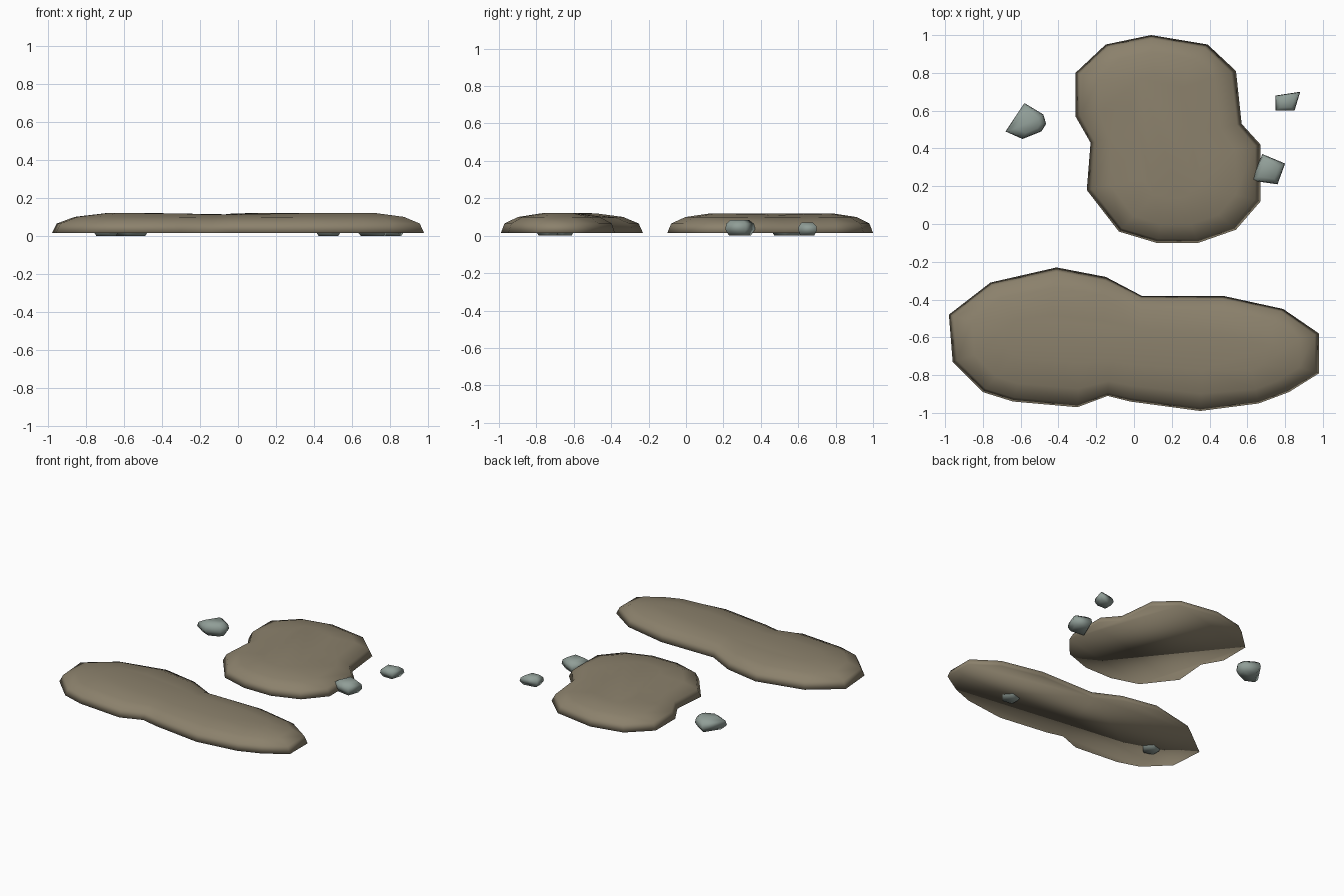
import bpy, bmesh, math
from mathutils import Vector

if "Cube" in bpy.data.objects:
    bpy.data.objects.remove(bpy.data.objects["Cube"])


def material(name, colour):
    m = bpy.data.materials.new(name)
    m.use_nodes = True
    m.diffuse_color = (*colour, 1)
    bsdf = m.node_tree.nodes["Principled BSDF"]
    bsdf.inputs["Base Color"].default_value = (*colour, 1)
    bsdf.inputs["Roughness"].default_value = 0.9
    return m


earth = material("brown earth", (0.26, 0.22, 0.15))
stone = material("grey stone", (0.28, 0.34, 0.31))


def loft(name, rings, mat):
    """Join closed rings of equal length, cap both ends, shade smooth."""
    bm = bmesh.new()
    loops = [[bm.verts.new(p) for p in ring] for ring in rings]
    n = len(loops[0])
    for low, high in zip(loops, loops[1:]):
        for i in range(n):
            j = (i + 1) % n
            bm.faces.new((low[i], low[j], high[j], high[i]))
    bm.faces.new(loops[0])
    bm.faces.new(loops[-1])
    bmesh.ops.recalc_face_normals(bm, faces=bm.faces)
    for f in bm.faces:
        f.smooth = True
    mesh = bpy.data.meshes.new(name)
    bm.to_mesh(mesh)
    bm.free()
    mesh.materials.append(mat)
    ob = bpy.data.objects.new(name, mesh)
    bpy.context.collection.objects.link(ob)


def mound(name, outline, start, end, neck):
    """Low dome: the outline shrinks toward a spine, with a dip at the neck."""
    a, b, neck = Vector(start), Vector(end), Vector(neck)
    axis = b - a
    rings = []
    for k, z in ((1, 0.015), (0.94, 0.065), (0.72, 0.1), (0.33, 0.12)):
        ring = []
        for point in outline:
            p = Vector(point)
            t = min(1, max(0, (p - a).dot(axis) / axis.length_squared))
            spine = a + axis * t
            q = spine + (p - spine) * k
            along = (q - neck).dot(axis.normalized())
            dip = 0.12 * (1 - k) * math.exp(-(along / 0.2) ** 2)
            ring.append((q.x, q.y, z * (1 - dip)))
        rings.append(ring)
    loft(name, rings, earth)


def rock(name, outline, height):
    """Chipped stone: widest at mid height, tapering to top and bottom."""
    centre = sum((Vector(p) for p in outline), Vector((0, 0))) / len(outline)
    rings = []
    for k, z in ((0.72, 0), (1, 0.4), (0.93, 0.75), (0.6, 1)):
        pts = [centre + (Vector(p) - centre) * k for p in outline]
        rings.append([(p.x, p.y, z * height) for p in pts])
    loft(name, rings, stone)


# Earth mounds
mound("back_mound",
      [(.09, 1), (.39, .95), (.54, .81), (.57, .53), (.67, .42), (.67, .12),
       (.54, -.03), (.34, -.1), (.12, -.1), (-.08, -.04), (-.25, .18),
       (-.23, .43), (-.31, .57), (-.31, .8), (-.15, .95)],
      (.2, .25), (.12, .68), (.16, .48))
mound("front_mound",
      [(-.98, -.48), (-.76, -.31), (-.41, -.23), (-.15, -.28), (.04, -.38),
       (.47, -.38), (.79, -.45), (.98, -.58), (.98, -.79), (.82, -.89),
       (.66, -.95), (.35, -.99), (-.02, -.94), (-.14, -.91), (-.3, -.97),
       (-.64, -.94), (-.8, -.89), (-.96, -.73)],
      (-.55, -.6), (.6, -.68), (-.06, -.64))

# Loose rocks
rock("left_rock", [(-.58, .64), (-.48, .58), (-.465, .53), (-.49, .49),
                   (-.59, .45), (-.68, .49)], 0.09)
rock("edge_rock", [(.68, .37), (.80, .32), (.76, .21), (.62, .23)], 0.085)
rock("far_rock", [(.75, .68), (.88, .70), (.85, .60), (.75, .60)], 0.07)

# Rocks buried in the front mound, with only their undersides showing
for name, x, y in (("buried_rock_left", -.7, -.66), ("buried_rock_right", .47, -.74)):
    rock(name, [(x + .08 * math.cos(i * math.tau / 5),
                 y + .07 * math.sin(i * math.tau / 5)) for i in range(5)], 0.08)
